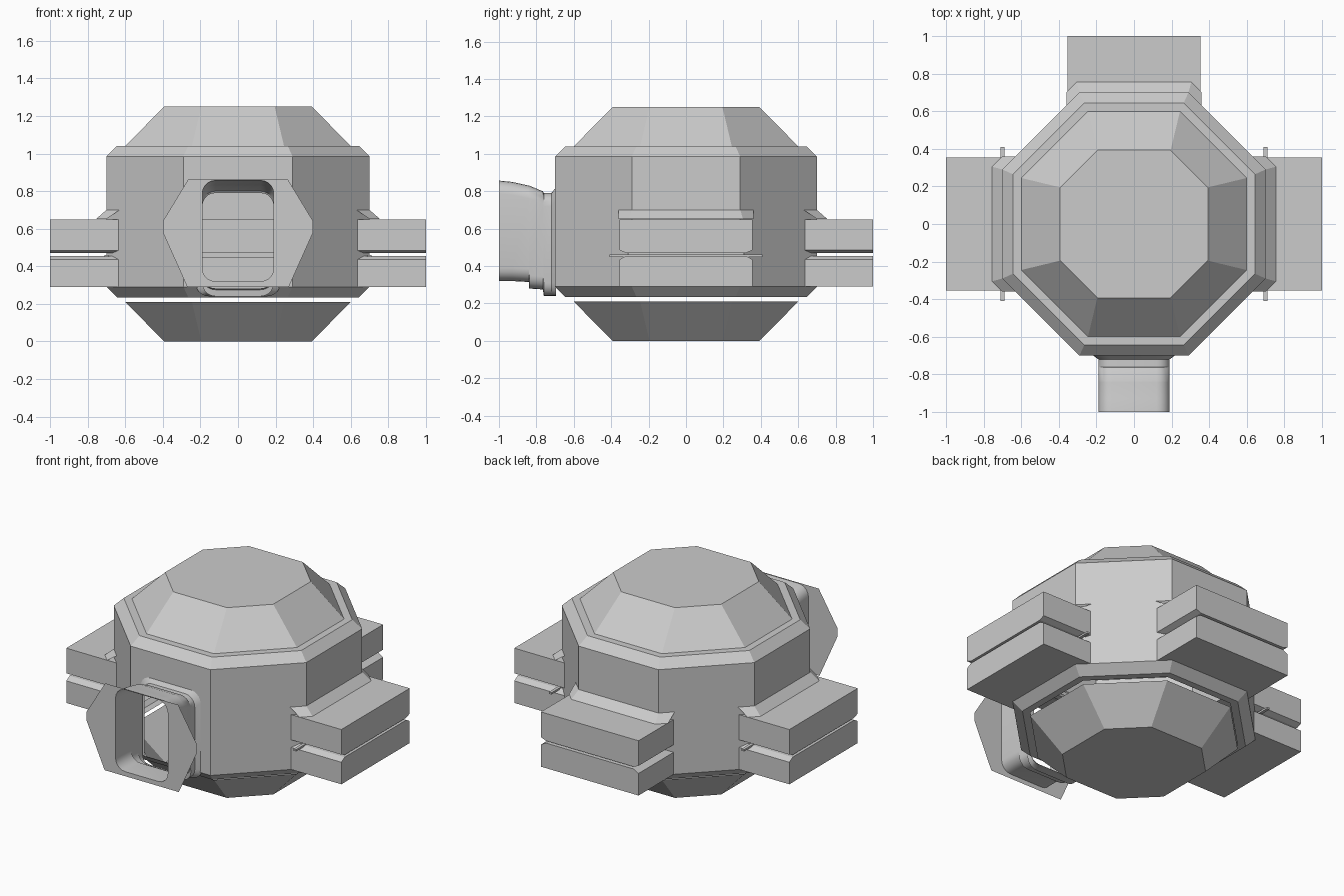
import bpy, bmesh, math
from mathutils import Matrix, Vector

if "Cube" in bpy.data.objects:
    bpy.data.objects.remove(bpy.data.objects["Cube"])


def finish(name, bm, smooth=False):
    bmesh.ops.remove_doubles(bm, verts=bm.verts, dist=0.0005)
    bmesh.ops.recalc_face_normals(bm, faces=bm.faces)
    me = bpy.data.meshes.new(name)
    bm.to_mesh(me)
    bm.free()
    ob = bpy.data.objects.new(name, me)
    bpy.context.collection.objects.link(ob)
    if smooth:
        bpy.ops.object.select_all(action='DESELECT')
        bpy.context.view_layer.objects.active = ob
        ob.select_set(True)
        bpy.ops.object.shade_smooth_by_angle(angle=math.radians(35))
    return ob


def turn(k):
    return Matrix.Rotation(k * math.pi / 2, 3, 'Z')


def octagon(a, h, z):
    # a = distance to the cardinal sides, h = half their length
    return [turn(k) @ Vector((a, s * h, z)) for k in range(4) for s in (-1, 1)]


def poly(bm, pts):
    return bm.faces.new([bm.verts.new(p) for p in pts])


def loft(bm, rings, closed=True, skip=lambda r, i: False):
    n = len(rings[0])
    for r, (a, b) in enumerate(zip(rings, rings[1:])):
        for i in range(n if closed else n - 1):
            if not skip(r, i):
                j = (i + 1) % n
                poly(bm, [a[i], a[j], b[j], b[i]])


# Octagonal shell with domed roof; cardinal walls are built with openings
bm = bmesh.new()
rings = [octagon(*p) for p in [(.60, .245, .235), (.645, .265, .235), (.70, .29, .29),
                               (.70, .29, .985), (.645, .265, 1.04), (.60, .245, 1.04),
                               (.393, .195, 1.25)]]
loft(bm, rings, skip=lambda r, i: r == 2 and i % 2 == 0)
poly(bm, rings[-1])


def wall(k, y0, y1, z0, z1):
    poly(bm, [turn(k) @ Vector((.70, y, z))
              for y, z in ((y0, z0), (y1, z0), (y1, z1), (y0, z1))])


for k in range(3):
    wall(k, -.29, .29, .65, .985)
    wall(k, -.31, .31, .445, .475)
wall(3, -.29, -.19, .29, .985)
wall(3, .19, .29, .29, .985)
wall(3, -.19, .19, .79, .985)
finish("body_shell", bm)

# Floating bottom bowl
bm = bmesh.new()
bowl = [octagon(.393, .195, 0), octagon(.60, .245, .21)]
loft(bm, bowl)
poly(bm, bowl[0])
finish("bottom_bowl", bm)

# Three split arms, each with a sloped collar where it meets the body
lower = [(-.355, .29), (.355, .29), (.355, .435), (.32, .455), (-.32, .455), (-.355, .435)]
upper = [(-.355, .65), (.355, .65), (.355, .485), (.32, .47), (-.32, .47), (-.355, .485)]
for k, side in enumerate(("right", "back", "left")):
    for label, prof in (("lower", lower), ("upper", upper)):
        bm = bmesh.new()
        ends = [[turn(k) @ Vector((x, y, z)) for y, z in prof] for x in (.63, 1.0)]
        loft(bm, ends)
        poly(bm, ends[1])
        finish(f"{side}_arm_{label}", bm)
    bm = bmesh.new()
    low = [(.70, -.36), (.755, -.305), (.755, .305), (.70, .36)]
    high = [(.63, -.36), (.70, -.29), (.70, .29), (.63, .36)]
    loft(bm, [[turn(k) @ Vector((x, y, z)) for x, y in pts]
              for pts, z in ((low, .652), (high, .70))], closed=False)
    finish(f"{side}_arm_collar", bm)
    # Thin cross bar in the slot of the side arms
    if side != "back":
        bm = bmesh.new()
        bmesh.ops.create_cube(bm, size=1)
        bmesh.ops.scale(bm, vec=(.02, .82, .012), verts=bm.verts)
        bmesh.ops.translate(bm, vec=(.70 if k == 0 else -.70, 0, .455), verts=bm.verts)
        finish(f"{side}_slot_bar", bm)


# Front tunnel: rounded rectangular sections, open at both ends
def rounded(y, top, bottom, w, r=.07, steps=5):
    pts = []
    for q, (cx, cz) in enumerate(((w - r, top - r), (r - w, top - r),
                                  (r - w, bottom + r), (w - r, bottom + r))):
        for s in range(steps + 1):
            t = (q + s / steps) * math.pi / 2
            pts.append(Vector((cx + r * math.cos(t), y, cz + r * math.sin(t))))
    return pts


mouth = rounded(-1, .857, .32, .19)
bm = bmesh.new()
loft(bm, [mouth, rounded(-.93, .85, .32, .19), rounded(-.84, .83, .315, .19),
          rounded(-.838, .83, .28, .19), rounded(-.765, .80, .275, .19),
          rounded(-.76, .79, .24, .19), rounded(-.72, .79, .24, .19),
          rounded(-.695, .82, .24, .225)])
finish("front_tunnel", bm, smooth=True)

# Flat faceted plate around the tunnel mouth
half = [(.265, .862), (.40, .64), (.40, .58), (.27, .29)]
outline = [Vector((x, -1, z)) for x, z in half]
outline += [Vector((-x, -1, z)) for x, z in reversed(half)]
bm = bmesh.new()
edges = []
for loop in (outline, mouth):
    vs = [bm.verts.new(p) for p in loop]
    edges += [bm.edges.new((vs[i - 1], vs[i])) for i in range(len(vs))]
bmesh.ops.triangle_fill(bm, use_beauty=True, edges=edges, normal=(0, -1, 0))
finish("mouth_plate", bm)
